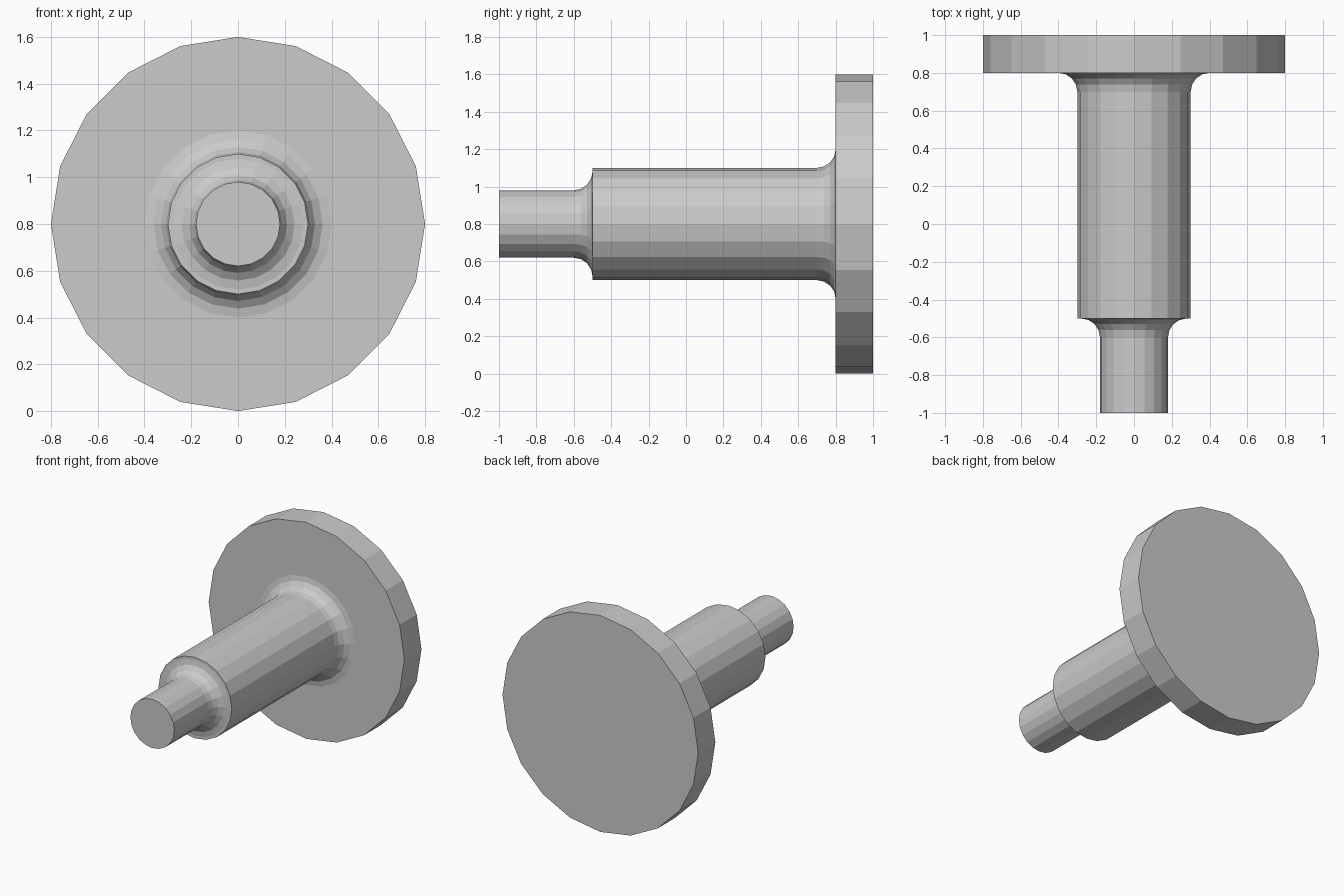
import bpy, bmesh
from math import sin, cos, pi

if "Cube" in bpy.data.objects:
    bpy.data.objects.remove(bpy.data.objects["Cube"])

SIDES = 20
CENTRE_Z = 0.8
FILLET = 0.1
STEPS = 4


def fillet(y_wall, r_shaft):
    """Concave arc from a shaft (front) up to the wall behind it, as (radius, y)."""
    pts = []
    for i in range(STEPS + 1):
        a = i / STEPS * pi / 2
        pts.append((r_shaft + FILLET * (1 - cos(a)), y_wall - FILLET * (1 - sin(a))))
    return pts


def lathe(name, profile):
    """Revolve a (radius, y) profile about the y axis and cap both ends."""
    bm = bmesh.new()
    rings = []
    for r, y in profile:
        ring = []
        for i in range(SIDES):
            a = 2 * pi * i / SIDES
            ring.append(bm.verts.new((r * sin(a), y, CENTRE_Z + r * cos(a))))
        rings.append(ring)
    for lo, hi in zip(rings, rings[1:]):
        for i in range(SIDES):
            j = (i + 1) % SIDES
            bm.faces.new((lo[i], lo[j], hi[j], hi[i]))
    bm.faces.new(rings[0])
    bm.faces.new(rings[-1])
    bmesh.ops.recalc_face_normals(bm, faces=bm.faces)
    mesh = bpy.data.meshes.new(name)
    bm.to_mesh(mesh)
    bm.free()
    obj = bpy.data.objects.new(name, mesh)
    bpy.context.collection.objects.link(obj)
    return obj


# One turned part: thin tip, filleted shoulder, shaft, filleted flange
profile = [(0.18, -1.0)]
profile += fillet(-0.5, 0.18)
profile += [(0.30, -0.5)]
profile += fillet(0.8, 0.30)
profile += [(0.80, 0.8), (0.80, 1.0)]
lathe("flanged_stepped_shaft", profile)
